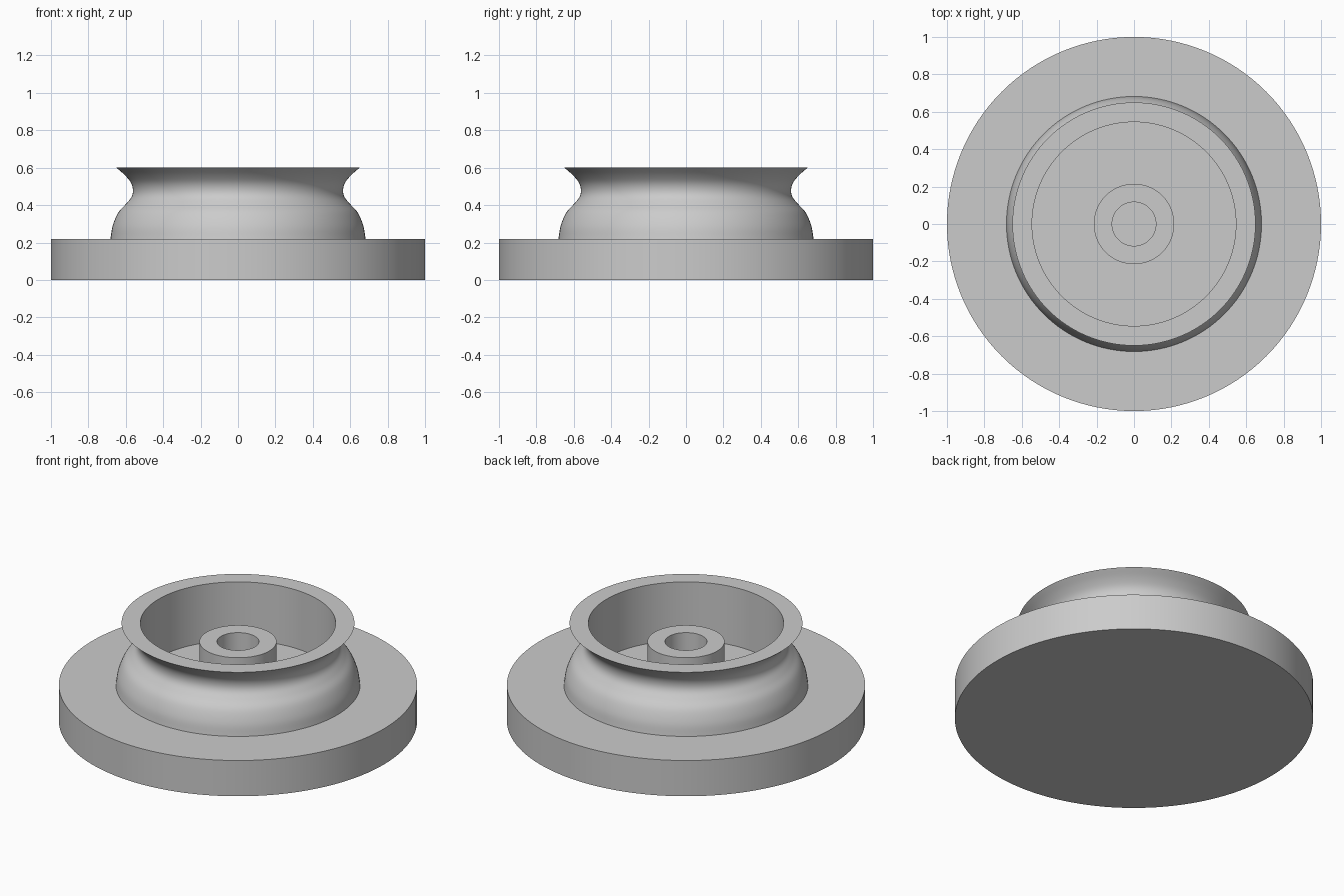
import bpy, bmesh, math
from mathutils import Vector

cube = bpy.data.objects.get("Cube")
if cube:
    bpy.data.objects.remove(cube, do_unlink=True)

SEGMENTS = 128
FLOOR = 0.24

grey = bpy.data.materials.new("plain grey")
grey.use_nodes = True
colour = (0.6, 0.6, 0.6, 1)
grey.diffuse_color = colour
grey.node_tree.nodes["Principled BSDF"].inputs["Base Color"].default_value = colour


def smooth_curve(points, steps=5):
    """Catmull-Rom curve through the given (radius, height) points."""
    p = [Vector(q) for q in points]
    p = [2 * p[0] - p[1]] + p + [2 * p[-1] - p[-2]]
    out = []
    for a, b, c, d in zip(p, p[1:], p[2:], p[3:]):
        for k in range(steps):
            t = k / steps
            out.append((2 * b + (c - a) * t + (2 * a - 5 * b + 4 * c - d) * t * t
                        + (3 * b - a - 3 * c + d) * t ** 3) / 2)
    return [tuple(v) for v in out] + [tuple(points[-1])]


def lathe(name, profile):
    """Revolve a (radius, height) profile about z; points on the axis become caps."""
    bm = bmesh.new()
    rings = []
    for r, z in profile:
        if r > 0:
            angles = [math.tau * j / SEGMENTS for j in range(SEGMENTS)]
            rings.append([bm.verts.new((r * math.cos(a), r * math.sin(a), z)) for a in angles])
    for lower, upper in zip(rings, rings[1:]):
        for j in range(SEGMENTS):
            k = (j + 1) % SEGMENTS
            bm.faces.new((lower[j], lower[k], upper[k], upper[j]))
    if profile[0][0] == 0:
        bm.faces.new(rings[0][::-1])
    if profile[-1][0] == 0:
        bm.faces.new(rings[-1])
    mesh = bpy.data.meshes.new(name)
    bm.to_mesh(mesh)
    bm.free()
    mesh.materials.append(grey)
    obj = bpy.data.objects.new(name, mesh)
    bpy.context.collection.objects.link(obj)
    bpy.ops.object.select_all(action='DESELECT')
    obj.select_set(True)
    bpy.context.view_layer.objects.active = obj
    bpy.ops.object.shade_smooth_by_angle(angle=math.radians(30))
    return obj


# Wide flat disc, open under the cup
lathe("base_disc", [(0, 0), (1, 0), (1, 0.22), (0.68, 0.22)])

# Waisted outer wall, flat rim, straight bore and floor
waist = smooth_curve([(0.682, 0.22), (0.67, 0.29), (0.64, 0.36), (0.60, 0.405),
                      (0.57, 0.443), (0.562, 0.48), (0.573, 0.52), (0.605, 0.56),
                      (0.65, 0.60)])
lathe("cup_wall", waist + [(0.545, 0.60), (0.545, FLOOR), (0.215, FLOOR)])

# Central hub with a blind hole
lathe("hub", [(0.215, FLOOR), (0.215, 0.487), (0.117, 0.487), (0.117, FLOOR), (0, FLOOR)])
